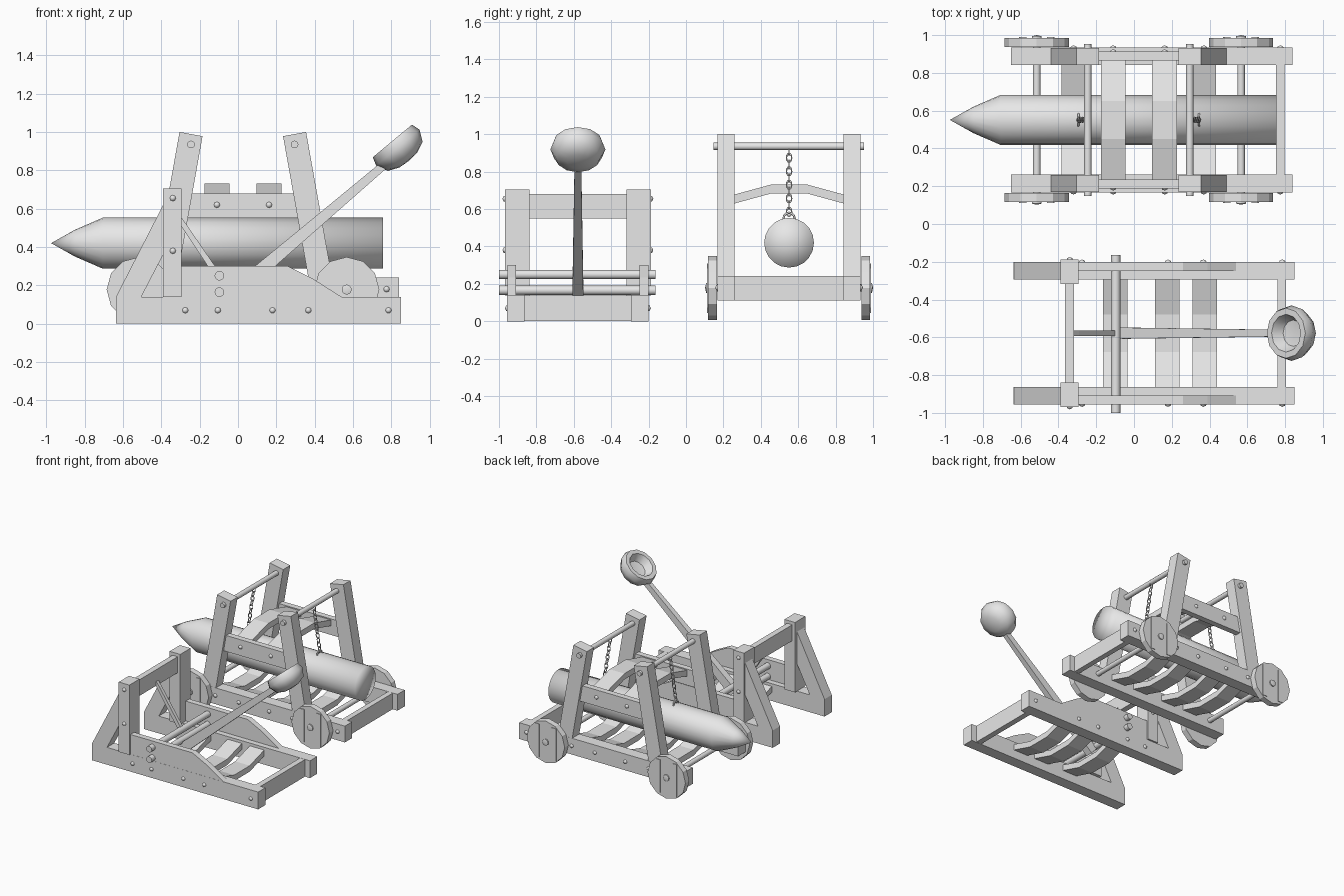
import bpy, bmesh, math
from mathutils import Vector, Quaternion

cube = bpy.data.objects.get("Cube")
if cube:
    bpy.data.objects.remove(cube, do_unlink=True)

GREY = (0.8, 0.8, 0.8, 1)
mat = bpy.data.materials.new("plain grey")
mat.use_nodes = True
mat.diffuse_color = GREY
mat.node_tree.nodes["Principled BSDF"].inputs["Base Color"].default_value = GREY


def add(name, bm, smooth=None):
    """Turn a bmesh into an object; smooth is the sharp-edge angle in degrees."""
    bmesh.ops.recalc_face_normals(bm, faces=bm.faces)
    mesh = bpy.data.meshes.new(name)
    bm.to_mesh(mesh)
    bm.free()
    mesh.materials.append(mat)
    ob = bpy.data.objects.new(name, mesh)
    bpy.context.collection.objects.link(ob)
    if smooth:
        bpy.ops.object.select_all(action='DESELECT')
        ob.select_set(True)
        bpy.context.view_layer.objects.active = ob
        bpy.ops.object.shade_smooth_by_angle(angle=math.radians(smooth))
    return ob


def prism(name, pts, a, b, axis='Y'):
    """Extrude an outline: (x, z) points along Y, or (y, z) points along X."""
    bm = bmesh.new()
    place = (lambda u, v: (u, a, v)) if axis == 'Y' else (lambda u, v: (a, u, v))
    face = bm.faces.new([bm.verts.new(place(u, v)) for u, v in pts])
    new = bmesh.ops.extrude_face_region(bm, geom=[face])['geom']
    shift = (0, b - a, 0) if axis == 'Y' else (b - a, 0, 0)
    bmesh.ops.translate(bm, vec=shift, verts=[g for g in new if isinstance(g, bmesh.types.BMVert)])
    return add(name, bm)


def box(name, x0, x1, y0, y1, z0, z1):
    return prism(name, [(x0, z0), (x1, z0), (x1, z1), (x0, z1)], y0, y1)


def lathe(name, profile, origin, direction, n=16, smooth=40):
    """Revolve (radius, distance) points about a direction."""
    bm = bmesh.new()
    verts = [bm.verts.new((r, 0, h)) for r, h in profile]
    edges = [bm.edges.new(p) for p in zip(verts, verts[1:])]
    bmesh.ops.spin(bm, geom=verts + edges, axis=(0, 0, 1), cent=(0, 0, 0),
                   angle=math.tau, steps=n, use_duplicate=False)
    bmesh.ops.remove_doubles(bm, verts=bm.verts, dist=0.0005)
    ob = add(name, bm, smooth)
    ob.location = origin
    ob.rotation_mode = 'QUATERNION'
    ob.rotation_quaternion = Vector(direction).to_track_quat('Z', 'Y')
    return ob


def rod(name, p0, p1, r, n=12, smooth=40):
    d = Vector(p1) - Vector(p0)
    return lathe(name, [(0, 0), (r, 0), (r, d.length), (0, d.length)], p0, d, n, smooth)


def bolt(name, x, y, z, side):
    lathe(name, [(0.017, -0.004), (0.014, 0.006), (0, 0.012)], (x, y, z), (0, side, 0), 8, 60)


def bent_slat(name, x, half_width, cy, half, z_end, z_mid, thick):
    """Cross slat with a flat middle and two sloping ends."""
    top = [(-half, z_end), (-0.1, z_mid), (0.1, z_mid), (half, z_end)]
    pts = [(cy + y, z) for y, z in top] + [(cy + y, z - thick) for y, z in reversed(top)]
    prism(name, pts, x - half_width, x + half_width, 'X')


def torus(name, loc, quat, major, minor, stretch=1.0):
    bpy.ops.mesh.primitive_torus_add(major_segments=12, minor_segments=6,
                                     major_radius=major, minor_radius=minor, location=loc)
    ob = bpy.context.object
    ob.name = name
    ob.rotation_mode = 'QUATERNION'
    ob.rotation_quaternion = quat
    ob.scale = (stretch, 1, 1)
    ob.data.materials.append(mat)
    bpy.ops.object.shade_smooth()


def band(cy, side, d0, d1):
    """The y range of a part on one side of a machine's centre line."""
    return sorted((cy + side * d0, cy + side * d1))


# ---------- battering ram ----------
RAM = 0.551
post = [(-0.305, 1.0), (-0.185, 0.978), (-0.324, 0.2), (-0.448, 0.2)]
for s, tag in ((-1, "right"), (1, "left")):
    box(f"ram_rail_{tag}", -0.65, 0.84, *band(RAM, s, 0.29, 0.383), 0.11, 0.242)
    prism(f"ram_rear_post_{tag}", post, *band(RAM, s, 0.291, 0.382))
    prism(f"ram_front_post_{tag}", [(0.05 - x, z) for x, z in post], *band(RAM, s, 0.291, 0.382))
    box(f"ram_side_beam_{tag}", -0.3, 0.35, *band(RAM, s, 0.315, 0.362), 0.55, 0.68)
    for x in (-0.11, 0.162):
        bolt(f"beam_bolt_{tag}", x, RAM + s * 0.362, 0.62, s)
    for x in (-0.32, -0.11, 0.162, 0.37, 0.775):
        bolt(f"rail_bolt_{tag}", x, RAM + s * 0.383, 0.18, s)
    # wheels with two battens and a domed hub
    for x in (-0.515, 0.567):
        y = RAM + s * 0.386
        rod(f"wheel_{tag}", (x, y, 0.178), (x, y + s * 0.048, 0.178), 0.17, 12, 20)
        for dx in (-0.075, 0.075):
            box(f"wheel_batten_{tag}", x + dx - 0.02, x + dx + 0.02,
                *band(RAM, s, 0.43, 0.439), 0.045, 0.31)
        lathe(f"wheel_hub_{tag}", [(0.026, 0), (0.026, 0.01), (0, 0.016)],
              (x, RAM + s * 0.433, 0.178), (0, s, 0), 12, 30)

for x in (-0.515, 0.567):
    rod("ram_axle", (x, RAM - 0.4, 0.178), (x, RAM + 0.4, 0.178), 0.02)
box("ram_end_bar", 0.753, 0.797, RAM - 0.292, RAM + 0.292, 0.111, 0.241)
for x in (-0.11, 0.162):
    bent_slat("ram_arch", x, 0.066, RAM, 0.32, 0.67, 0.73, 0.048)
for x in (-0.32, -0.11, 0.162, 0.37):
    bent_slat("ram_floor_slat", x, 0.063, RAM, 0.3, 0.225, 0.165, 0.048)

# pointed log, smoothed all over
lathe("ram_log", [(0, 0), (0.133, 0), (0.133, 1.46), (0.07, 1.605), (0, 1.73)],
      (0.755, RAM, 0.42), (-1, 0, 0), 20, 180)

# hanging bars, chains and log rings
for x_top, x_low in ((-0.245, -0.295), (0.295, 0.345)):
    rod("hanging_bar", (x_top, 0.148, 0.935), (x_top, 0.953, 0.935), 0.02)
    top, low = Vector((x_top, RAM, 0.91)), Vector((x_low, RAM, 0.585))
    aim = (low - top).to_track_quat('X', 'Y')
    for k in range(10):
        roll = Quaternion((1, 0, 0), k * math.pi / 2)
        torus("chain_link", top.lerp(low, k / 9), aim @ roll, 0.014, 0.0035, 1.6)
    torus("log_ring", (x_low, RAM, 0.55), Quaternion((0, 1, 0), math.pi / 2), 0.03, 0.006)

# ---------- catapult ----------
CAT = -0.578
for s, tag in ((-1, "right"), (1, "left")):
    rail = band(CAT, s, 0.285, 0.378)
    box(f"catapult_rail_{tag}", -0.637, 0.85, *rail, 0, 0.14)
    box(f"catapult_post_{tag}", -0.39, -0.295, *band(CAT, s, 0.26, 0.391), 0.139, 0.705)
    prism(f"catapult_brace_{tag}",
          [(-0.637, 0.139), (-0.505, 0.139), (-0.385, 0.37), (-0.385, 0.63)], *rail)
    prism(f"catapult_side_panel_{tag}",
          [(-0.3, 0.12), (-0.3, 0.3), (0.26, 0.3), (0.39, 0.235), (0.54, 0.14), (0.54, 0.12)],
          *band(CAT, s, 0.33, 0.377))
    for z in (0.655, 0.38):
        bolt(f"post_bolt_{tag}", -0.34, CAT + s * 0.391, z, s)
    for x in (-0.275, -0.105, 0.18, 0.367, 0.785):
        bolt(f"catapult_bolt_{tag}", x, CAT + s * 0.378, 0.07, s)

box("catapult_end_bar", 0.76, 0.806, CAT - 0.287, CAT + 0.287, 0.001, 0.139)
box("catapult_cross_beam", -0.365, -0.318, CAT - 0.28, CAT + 0.28, 0.55, 0.68)
for x in (-0.1, 0.175, 0.375):
    bent_slat("catapult_floor_slat", x, 0.065, CAT, 0.3, 0.122, 0.062, 0.048)
for z in (0.25, 0.165):
    rod("winding_bar", (-0.097, -1.0, z), (-0.097, -0.163, z), 0.025)

# strut from the cross beam to the bars
prism("catapult_strut", [(-0.33, 0.56), (-0.33, 0.6), (-0.29, 0.548), (-0.085, 0.25), (-0.125, 0.25)],
      CAT - 0.014, CAT + 0.014)

# tapered throwing arm
arm = bmesh.new()
bmesh.ops.create_cube(arm, size=1)
length = 0.66 / math.cos(math.radians(40.4)) + 0.24
for v in arm.verts:
    end = v.co.x > 0
    v.co = Vector((length if end else 0, v.co.y * (0.036 if end else 0.06),
                   v.co.z * (0.042 if end else 0.078)))
arm_ob = add("throwing_arm", arm)
arm_ob.location = (-0.075, CAT, 0.115)
arm_ob.rotation_euler = (0, -math.radians(40.4), 0)

# bowl, hollow and tilted with the arm
lathe("throwing_bowl",
      [(0, -0.07), (0.07, -0.06), (0.1, 0), (0.133, 0), (0.147, -0.045), (0.118, -0.105),
       (0.06, -0.13), (0, -0.135)],
      (0.805, CAT, 0.953), (-0.64, 0, 0.77), 12, 50)
